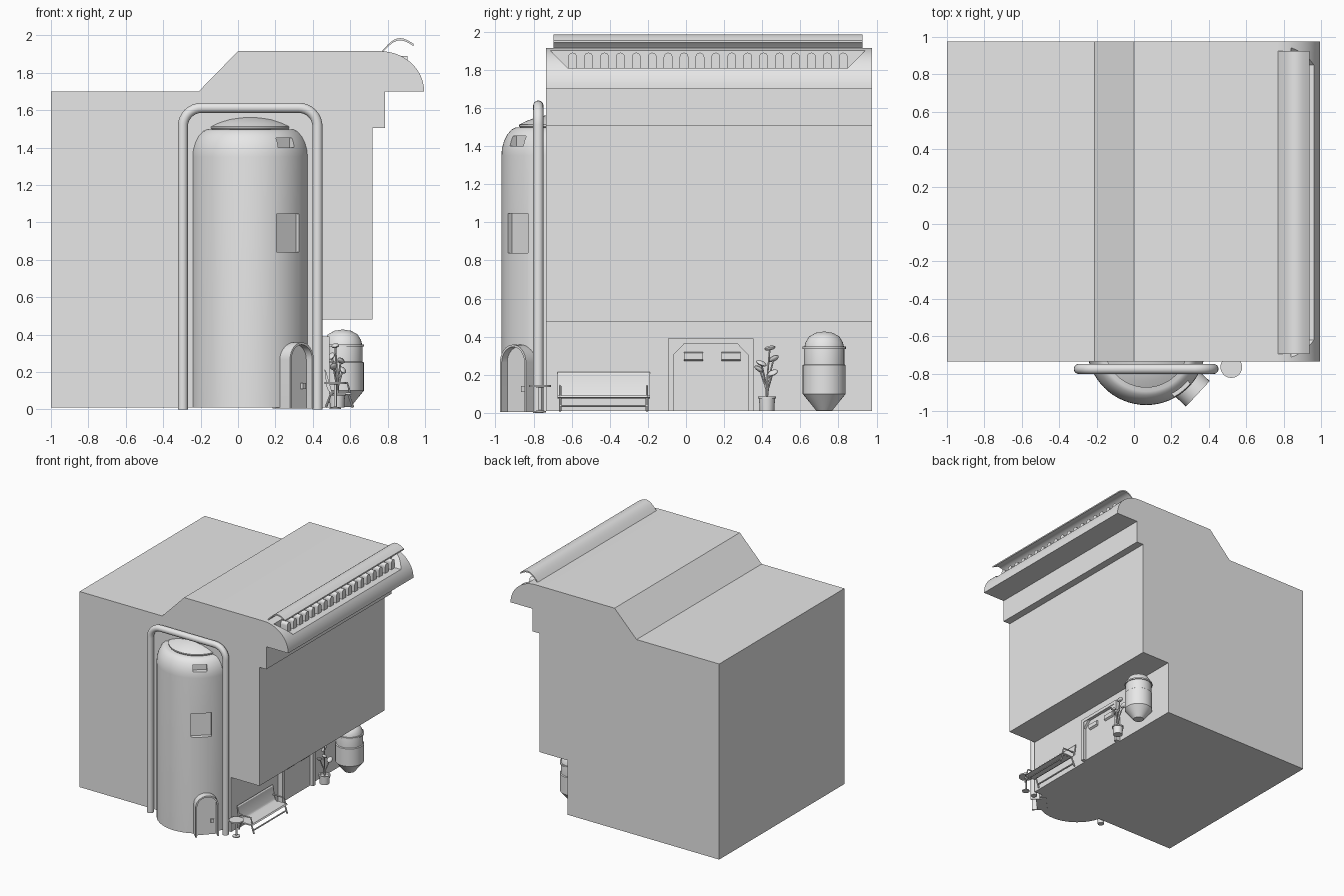
import bpy, bmesh
from math import sin, cos, pi, radians
from mathutils import Vector, Matrix

cube = bpy.data.objects.get("Cube")
if cube:
    bpy.data.objects.remove(cube)

grey = bpy.data.materials.new("plain grey")
grey.use_nodes = True
grey.diffuse_color = (0.8, 0.8, 0.8, 1)
grey.node_tree.nodes["Principled BSDF"].inputs["Base Color"].default_value = (0.8, 0.8, 0.8, 1)

X, Y, Z = Vector((1, 0, 0)), Vector((0, 1, 0)), Vector((0, 0, 1))


def finish(name, bm):
    bmesh.ops.recalc_face_normals(bm, faces=bm.faces)
    mesh = bpy.data.meshes.new(name)
    bm.to_mesh(mesh)
    bm.free()
    mesh.materials.append(grey)
    obj = bpy.data.objects.new(name, mesh)
    bpy.context.scene.collection.objects.link(obj)
    shade(mesh)
    return obj


def shade(mesh):
    for p in mesh.polygons:
        p.use_smooth = True
    mesh.set_sharp_from_angle(angle=radians(30))


def prism(name, pts, u, w, a, b, origin=(0, 0, 0)):
    """Extrude a (u, z) outline along w from a to b."""
    bm = bmesh.new()
    o = Vector(origin)
    face = bm.faces.new([bm.verts.new(o + u * p + Z * q + w * a) for p, q in pts])
    ext = bmesh.ops.extrude_face_region(bm, geom=[face])
    verts = [g for g in ext["geom"] if isinstance(g, bmesh.types.BMVert)]
    bmesh.ops.translate(bm, verts=verts, vec=w * (b - a))
    return finish(name, bm)


def rect(a, b, c, d):
    return [(a, c), (b, c), (b, d), (a, d)]


def box(name, x0, x1, y0, y1, z0, z1):
    return prism(name, rect(x0, x1, z0, z1), X, Y, y0, y1)


def arch(half, bottom, top, n=12):
    spring = top - half
    arc = [(half * cos(pi * i / n), spring + half * sin(pi * i / n)) for i in range(n + 1)]
    return [(-half, bottom), (half, bottom)] + arc


def lathe(name, profile, x, y, steps=32):
    bm = bmesh.new()
    verts = [bm.verts.new((x + r, y, z)) for r, z in profile]
    edges = [bm.edges.new(pair) for pair in zip(verts, verts[1:])]
    bmesh.ops.spin(bm, geom=verts + edges, cent=(x, y, 0), axis=Z, angle=2 * pi,
                   steps=steps, use_merge=True)
    bmesh.ops.remove_doubles(bm, verts=bm.verts, dist=0.0002)
    return finish(name, bm)


def tube(name, pts, radius, sides=10):
    """Sweep a circle along a path lying close to one plane."""
    bm = bmesh.new()
    pts = [Vector(p) for p in pts]
    rings = []
    for i, p in enumerate(pts):
        t = (pts[min(i + 1, len(pts) - 1)] - pts[max(i - 1, 0)]).normalized()
        side = t.cross(Y if abs(t.y) < 0.8 else X).normalized()
        up = t.cross(side)
        rings.append([bm.verts.new(p + radius * (side * cos(2 * pi * k / sides) + up * sin(2 * pi * k / sides)))
                      for k in range(sides)])
    for r, s in zip(rings, rings[1:]):
        for k in range(sides):
            j = (k + 1) % sides
            bm.faces.new((r[k], r[j], s[j], s[k]))
    bm.faces.new(rings[0])
    bm.faces.new(rings[-1])
    return finish(name, bm)


def cut(obj, cutters):
    for c in cutters:
        c.hide_render = True
        mod = obj.modifiers.new("cut", "BOOLEAN")
        mod.operation, mod.solver, mod.object = "DIFFERENCE", "EXACT", c
    bpy.context.view_layer.update()
    done = obj.evaluated_get(bpy.context.evaluated_depsgraph_get())
    mesh = bpy.data.meshes.new_from_object(done)
    obj.modifiers.clear()
    obj.data = mesh
    shade(mesh)
    for c in cutters:
        bpy.data.objects.remove(c)


# Building body with stepped roof and rounded eave
eave = [(0.76 + 0.235 * sin(a), 1.70 + 0.215 * cos(a)) for a in [pi / 2 * i / 14 for i in range(15)]]
outline = [(-1, 0.01), (-1, 1.70), (-0.21, 1.70), (0, 1.915)] + eave + [
    (0.785, 1.70), (0.785, 1.505), (0.72, 1.505), (0.72, 0.48), (0.45, 0.48), (0.45, 0.01)]
body = prism("building_body", outline, X, Y, -0.735, 0.975)
slot = prism("slot_cutter", [(-0.62, 1.81), (0.85, 1.81), (0.95, 1.91), (0.95, 1.96), (-0.72, 1.96), (-0.72, 1.91)],
             Y, X, 0.84, 1.1)
cut(body, [slot])

# Row of rounded vents in the eave slot
for i in range(18):
    prism("eave_vent", arch(0.023, 1.805, 1.89, 8), Y, X, 0.83, 0.905, (0, -0.595 + i * 0.0835, 0))

# Curved hood over the slot
hood = [(0.765 + 0.172 * t, 1.91 + 0.045 * t + 0.05 * sin(pi * t)) for t in [i / 10 for i in range(11)]]
prism("eave_hood", hood + [(x, z - 0.012) for x, z in reversed(hood)], X, Y, -0.695, 0.925)

# Round tower with shoulder and cap
TX, TY, R = 0.065, -0.65, 0.318
tower = lathe("tower", [(0, 0.01), (R, 0.01), (R, 1.35), (0.316, 1.385), (0.305, 1.425), (0.288, 1.46),
                        (0.265, 1.487), (0.245, 1.497), (0, 1.497)], TX, TY, 64)
lathe("tower_cap", [(0, 1.49), (0.215, 1.49), (0.225, 1.503), (0.225, 1.512), (0.19, 1.53), (0.14, 1.549),
                    (0.08, 1.562), (0, 1.567)], TX, TY, 48)


def facing(deg):
    a = radians(deg)
    return Vector((cos(a), sin(a), 0)), Vector((sin(a), -cos(a), 0))


cutters = []
for deg, half, z0, z1, depth in ((41, 0.08, 0.84, 1.045, 0.28), (39, 0.055, 1.40, 1.452, 0.265)):
    u, w = facing(deg)
    cutters.append(prism("window_cutter", rect(-half, half, z0, z1), u, w, depth, 0.5, (TX, TY, 0)))
cut(tower, cutters)

# Arched tower door with hollow surround and handle
u, w = facing(47)
centre = (TX, TY, 0)
surround = prism("door_surround", arch(0.093, 0.005, 0.358, 16), u, w, 0.25, 0.378, centre)
cut(surround, [prism("door_cutter", arch(0.081, -0.05, 0.346, 16), u, w, 0.335, 0.5, centre)])
prism("door_handle", rect(0.035, 0.06, 0.11, 0.14), u, w, 0.33, 0.352, centre)

# Pipe looping around the tower
PL, PR, PT, B = -0.295, 0.425, 1.612, 0.10
bend = [pi / 2 * i / 8 for i in range(9)]
path = [(PL, -0.775, 0)] + [(PL + B - B * cos(a), -0.775, PT - B + B * sin(a)) for a in bend]
path += [(PR - B + B * sin(a), -0.775, PT - B + B * cos(a)) for a in bend] + [(PR, -0.775, 0)]
tube("tower_pipe", path, 0.027, 16)

# Storage tank with collar
lathe("tank", [(0, 0.012), (0.042, 0.012), (0.113, 0.10), (0.113, 0.25), (0.106, 0.255), (0.106, 0.335),
               (0.098, 0.37), (0.08, 0.40), (0.045, 0.42), (0, 0.427)], 0.56, 0.725)
lathe("tank_collar", [(0.10, 0.335), (0.114, 0.335), (0.114, 0.347), (0.10, 0.347)], 0.56, 0.725)

# Wide door in the lower wall
for y0, y1, z0, z1 in ((-0.095, -0.065, 0.01, 0.39), (0.325, 0.355, 0.01, 0.39), (-0.065, 0.325, 0.362, 0.39)):
    box("wide_door_frame", 0.44, 0.49, y0, y1, z0, z1)
box("wide_door_panel", 0.44, 0.462, -0.065, 0.325, 0.01, 0.362)
for y, s in ((-0.065, 1), (0.325, -1)):
    prism("frame_brace", [(y, 0.362), (y + s * 0.055, 0.362), (y, 0.305)], Y, X, 0.455, 0.485)
for y in (0.04, 0.235):
    prism("door_ledge", [(0.46, 0.27), (0.478, 0.28), (0.478, 0.315), (0.46, 0.32)], X, Y, y - 0.05, y + 0.05)

# Bench with a one-piece seat and back
seat = [(0.462, 0.215), (0.475, 0.115), (0.487, 0.095), (0.505, 0.085), (0.60, 0.09)]
prism("bench_seat", seat + [(x + 0.008, z - 0.01) for x, z in reversed(seat)], X, Y, -0.675, -0.19)
for y in (-0.66, -0.205):
    tube("bench_leg", [(0.47, y, 0.01), (0.495, y, 0.08), (0.59, y, 0.082), (0.615, y, 0.01)], 0.007, 8)
    tube("bench_arm", [(0.475, y, 0.14), (0.585, y, 0.14), (0.60, y, 0.085)], 0.006, 8)
for x in (0.48, 0.607):
    tube("bench_rail", [(x, -0.66, 0.036), (x, -0.205, 0.036)], 0.006, 8)

# Small round table
lathe("side_table", [(0, 0.002), (0.03, 0.002), (0.03, 0.01), (0.008, 0.014), (0.008, 0.134), (0.058, 0.136),
                     (0.058, 0.147), (0, 0.147)], 0.52, -0.765, 24)

# Potted plant with bent stems and leaves
px, py = 0.53, 0.425
lathe("plant_pot", [(0, 0.01), (0.038, 0.01), (0.042, 0.075), (0.048, 0.075), (0.048, 0.087), (0.038, 0.087),
                    (0.036, 0.075), (0, 0.075)], px, py, 20)
for dx, dy, top in ((-0.01, 0.015, 0.34), (0.02, -0.03, 0.26), (-0.03, 0.035, 0.285), (0.03, 0.03, 0.21),
                    (-0.02, -0.04, 0.23)):
    tip = Vector((px + dx, py + dy, top))
    tube("plant_stem", [(px, py, 0.07), (px + dx * 0.2, py + dy * 0.2, top * 0.6), tip], 0.005, 6)
    bm = bmesh.new()
    bmesh.ops.create_icosphere(bm, subdivisions=2, radius=0.03)
    tilt = Matrix.Rotation(dy * 14, 4, "X") @ Matrix.Rotation(dx * 20, 4, "Y")
    bm.transform(Matrix.Translation(tip) @ tilt @ Matrix.Diagonal((0.7, 1, 0.4, 1)))
    finish("plant_leaf", bm)
